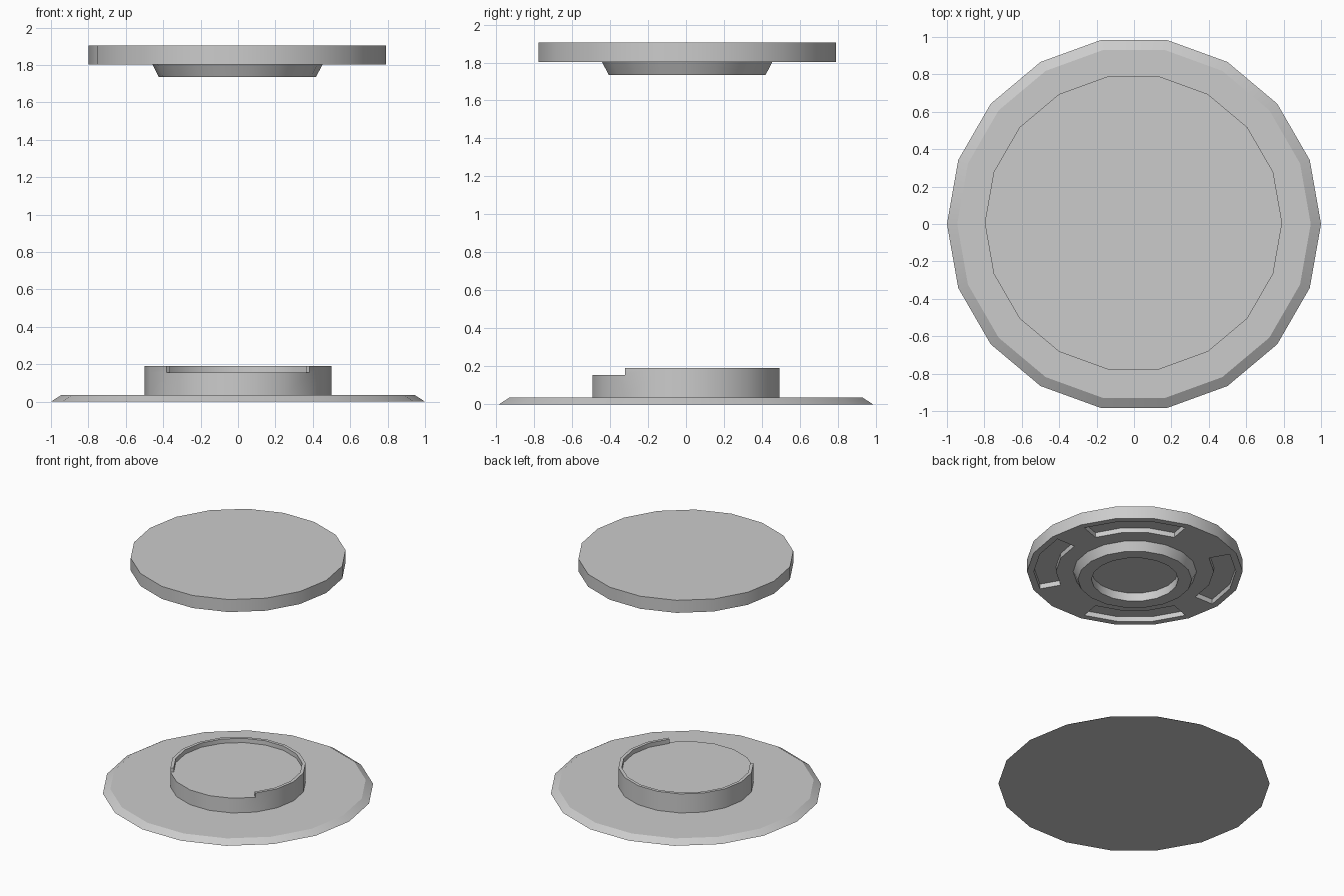
import bpy, bmesh
from math import cos, sin, radians, degrees, atan2, hypot

if "Cube" in bpy.data.objects:
    bpy.data.objects.remove(bpy.data.objects["Cube"])

SIDES = 18


def lathe(bm, profile, cx=0.0, cy=0.0):
    """Revolve (radius, z) points into an 18-sided solid with n-gon caps."""
    rings = []
    for r, z in profile:
        rings.append([bm.verts.new((cx + r * cos(radians(20 * i)),
                                    cy + r * sin(radians(20 * i)), z))
                      for i in range(SIDES)])
    for a, b in zip(rings, rings[1:]):
        for i in range(SIDES):
            j = (i + 1) % SIDES
            bm.faces.new((a[i], a[j], b[j], b[i]))
    bm.faces.new(rings[0])
    bm.faces.new(rings[-1])
    bmesh.ops.recalc_face_normals(bm, faces=bm.faces[:])


def extrude_band(bm, r_in, r_out, z, dz, spans, cx=0.0, cy=0.0):
    """Move flat faces of one annular band up or down within angle spans."""
    picked = []
    for f in bm.faces:
        c = f.calc_center_median()
        r = hypot(c.x - cx, c.y - cy)
        ang = degrees(atan2(c.y - cy, c.x - cx)) % 360
        flat = all(abs(v.co.z - z) < 1e-4 for v in f.verts)
        if flat and len(f.verts) == 4 and r_in * 0.97 < r < r_out:
            if any((ang - a) % 360 < b - a for a, b in spans):
                picked.append(f)
    out = bmesh.ops.extrude_face_region(bm, geom=picked)
    moved = [g for g in out["geom"] if isinstance(g, bmesh.types.BMVert)]
    bmesh.ops.translate(bm, verts=moved, vec=(0, 0, dz))
    old = [f for f in picked if f.is_valid]
    if old:
        bmesh.ops.delete(bm, geom=old, context='FACES_ONLY')
    bmesh.ops.recalc_face_normals(bm, faces=bm.faces[:])


def finish(bm, name):
    mesh = bpy.data.meshes.new(name)
    bm.to_mesh(mesh)
    bm.free()
    ob = bpy.data.objects.new(name, mesh)
    bpy.context.collection.objects.link(ob)
    bpy.ops.object.select_all(action='DESELECT')
    ob.select_set(True)
    bpy.context.view_layer.objects.active = ob
    bpy.ops.object.shade_smooth_by_angle(angle=radians(30))
    return ob


# Base plate with pedestal, and a raised lip left open at the front
bm = bmesh.new()
lathe(bm, [(1.0, 0), (0.945, 0.035), (0.5, 0.035), (0.5, 0.155), (0.475, 0.155)])
extrude_band(bm, 0.475, 0.5, 0.155, 0.035, [(-40, 220)])
finish(bm, "base_pad")

# Ceiling disc with a tapered hollow ring and four pockets underneath
CX, CY = -0.003, 0.006
bm = bmesh.new()
lathe(bm, [(0.795, 1.905), (0.795, 1.803), (0.745, 1.803), (0.582, 1.803),
           (0.455, 1.803), (0.42, 1.735), (0.32, 1.735), (0.32, 1.803)], CX, CY)
extrude_band(bm, 0.582, 0.745, 1.803, 0.04,
             [(20, 80), (120, 180), (200, 260), (300, 360)], CX, CY)
finish(bm, "ceiling_disc")
